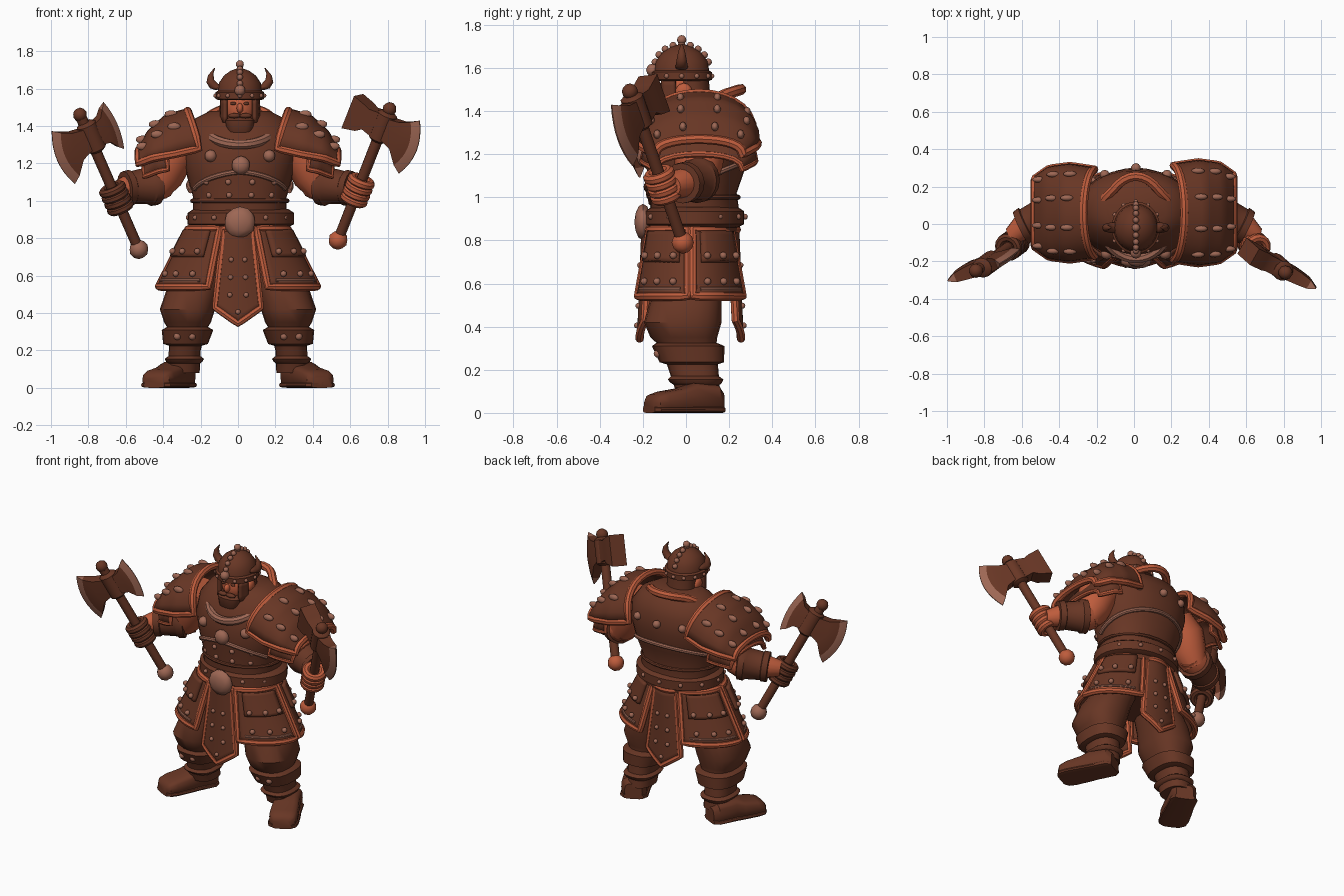
import bpy, bmesh
from math import sin, cos, pi, radians, copysign
from mathutils import Vector as V, Matrix

cube = bpy.data.objects.get("Cube")
if cube:
    bpy.data.objects.remove(cube)

MATS = {}
for mat_name, rgb in (("dark_leather", (.138, .037, .018)), ("copper", (.515, .107, .045)),
                      ("pale_bronze", (.342, .136, .089))):
    m = bpy.data.materials.new(mat_name)
    m.use_nodes = True
    m.diffuse_color = (*rgb, 1)
    m.node_tree.nodes["Principled BSDF"].inputs["Base Color"].default_value = (*rgb, 1)
    MATS[mat_name] = m
DARK, COPPER, BRONZE = MATS
made = []


def finish(name, bm, *mats):
    bmesh.ops.recalc_face_normals(bm, faces=bm.faces)
    me = bpy.data.meshes.new(name)
    bm.to_mesh(me)
    bm.free()
    ob = bpy.data.objects.new(name, me)
    bpy.context.collection.objects.link(ob)
    for k in mats:
        me.materials.append(MATS[k])
    made.append(ob)
    return ob


def loft(name, rings, *mats, accent=None):
    """Skin closed rings; the band numbered accent takes the second material."""
    bm = bmesh.new()
    rows = [[bm.verts.new(p) for p in r] for r in rings]
    n = len(rows[0])
    for k, (a, b) in enumerate(zip(rows, rows[1:])):
        for i in range(n):
            f = bm.faces.new((a[i], a[(i + 1) % n], b[(i + 1) % n], b[i]))
            f.material_index = int(k == accent)
    bm.faces.new(rows[0])
    bm.faces.new(rows[-1]).material_index = int(accent is not None)
    return finish(name, bm, *mats)


def oval(c, rx, ry, n=24, p=2.0):
    pts = []
    for i in range(n):
        a = 2 * pi * i / n
        x, y = cos(a), sin(a)
        pts.append(V(c) + V((copysign(abs(x) ** (2 / p), x) * rx, copysign(abs(y) ** (2 / p), y) * ry, 0)))
    return pts


def rod(name, stops, mat, n=16):
    """Round limb or shaft through (point, radius) stops."""
    q = (V(stops[-1][0]) - V(stops[0][0])).to_track_quat('Z', 'Y')
    return loft(name, [[V(c) + q @ p for p in oval((0, 0, 0), r, r, n)] for c, r in stops], mat)


def tube(name, pts, r, mat, closed=False):
    cu = bpy.data.curves.new(name, 'CURVE')
    cu.dimensions, cu.bevel_depth, cu.bevel_resolution, cu.use_fill_caps = '3D', r, 2, True
    sp = cu.splines.new('POLY')
    sp.points.add(len(pts) - 1)
    for p, co in zip(sp.points, pts):
        p.co = (*co, 1)
    sp.use_cyclic_u = closed
    ob = bpy.data.objects.new(name, cu)
    bpy.context.collection.objects.link(ob)
    bpy.ops.object.select_all(action='DESELECT')
    ob.select_set(True)
    bpy.context.view_layer.objects.active = ob
    bpy.ops.object.convert(target='MESH')
    ob = bpy.context.view_layer.objects.active
    ob.data.materials.clear()
    ob.data.materials.append(MATS[mat])
    made.append(ob)


def balls(name, items, mat):
    """Several ellipsoids, each (centre, radii), in one object."""
    bm = bmesh.new()
    for c, r in items:
        r = r if isinstance(r, tuple) else (r, r, r)
        bmesh.ops.create_icosphere(bm, subdivisions=2, radius=1,
                                   matrix=Matrix.Translation(V(c)) @ Matrix.Diagonal((*r, 1)))
    return finish(name, bm, mat)


def sheet(name, fn, mat, thick=.025, n=12, trim=0):
    """Curved plate over the unit square, with an optional raised border."""
    bm = bmesh.new()
    g = [[bm.verts.new(fn(i / n, j / n)) for j in range(n + 1)] for i in range(n + 1)]
    for i in range(n):
        for j in range(n):
            bm.faces.new((g[i][j], g[i + 1][j], g[i + 1][j + 1], g[i][j + 1]))
    ob = finish(name, bm, mat)
    mod = ob.modifiers.new("thickness", 'SOLIDIFY')
    mod.thickness, mod.offset = thick, 0
    if trim:
        k = [i / n for i in range(n)]
        edge = [fn(a, 0) for a in k] + [fn(1, a) for a in k] + [fn(1 - a, 1) for a in k] + [fn(0, 1 - a) for a in k]
        tube(name + "_trim", edge, trim, COPPER, True)


def row_at(rows, k):
    for a, b in zip(rows, rows[1:]):
        if k <= b[0]:
            t = (k - a[0]) / (b[0] - a[0])
            return [p + (q - p) * t for p, q in zip(a, b)][1:]
    return rows[-1][1:]


# Torso: height, centre y, half width, half depth
TORSO = [(.6, .02, .2, .15), (.85, .04, .24, .2), (.95, .04, .25, .205), (1.02, .035, .25, .2),
         (1.12, .045, .28, .225), (1.25, .055, .31, .24), (1.36, .07, .3, .215), (1.44, .08, .24, .165), (1.48, .07, .16, .11)]


def body(deg, z, off=0):
    cy, rx, ry = row_at(TORSO, z)
    return V((.01 + (rx + off) * cos(radians(deg)), cy + (ry + off) * sin(radians(deg)), z))


loft("torso", [oval((.01, cy, z), rx, ry, 32, 2.2) for z, cy, rx, ry in TORSO], DARK)
loft("belt", [oval((.015, .04, .86 + h), .255 + d, .2 + d, 32) for h, d in ((0, 0), (.015, .03), (.075, .03), (.095, 0))], DARK)
balls("buckle", [((.01, -.2, .885), (.085, .04, .085))], BRONZE)
balls("chest_boss", [((.015, -.195, 1.19), (.05, .035, .05))], BRONZE)
balls("chest_studs", [(body(d, 1.24, .005), .033) for d in (-120, -60)] +
      [(body(d, z, .003), .016) for d in range(-130, -40, 27) for z in (1.03, 1.1)], BRONZE)
balls("back_studs", [(body(d, 1.31, .01), .026) for d in (58, 90, 122)] +
      [(body(d, .91, .03), .014) for d in range(0, 360, 30)], BRONZE)
for s in (-1, 1):
    tube("rib_band", [body(-90 + s * k * 8, 1.155 - .09 * (k / 8) ** 1.5, .006) for k in range(9)], .014, BRONZE)
tube("back_band", [body(a, 1.07 + .1 * sin(radians(a)), .008) for a in range(-10, 191, 10)], .014, BRONZE)
tube("waist_band", [body(a, 1.0, .004) for a in range(0, 360, 15)], .012, DARK, True)


def collar(a):
    return V((.01 + .185 * cos(radians(a)), .01 + .195 * sin(radians(a)), 1.395 + .095 * sin(radians(a))))


tube("front_collar", [collar(a) for a in range(180, 361, 10)], .026, BRONZE)
tube("back_collar", [collar(a) + V((0, .02 + .03 * abs(cos(radians(a * 2))), .01)) for a in range(0, 181, 10)], .026, COPPER)

# Head and helmet
balls("head", [((.01, -.03, 1.49), (.088, .1, .11))], COPPER)
balls("nose", [((.01, -.13, 1.495), (.018, .025, .028))], COPPER)
balls("eyes", [((.01 + s * .035, -.118, 1.52), (.016, .01, .009)) for s in (-1, 1)], DARK)
loft("beard", [oval((.01, -.08, z), rx, ry, 20, 3) for z, rx, ry in
               ((1.35, .05, .05), (1.37, .07, .065), (1.43, .08, .07), (1.445, .06, .05))], DARK)
balls("moustache", [((.01 + s * .03, -.135, 1.455), (.035, .018, .014)) for s in (-1, 1)], DARK)
loft("neck_guard", [oval((.01, .035, z), rx, ry, 20) for z, rx, ry in ((1.4, .1, .09), (1.5, .095, .075), (1.56, .1, .07))], DARK)
HELM = [(1.54, .118), (1.545, .13), (1.58, .13), (1.588, .118), (1.63, .112), (1.67, .085), (1.695, .05), (1.708, .015)]
loft("helmet", [oval((.01, -.02, z), r, r * 1.08, 28) for z, r in HELM], DARK)
crest = [(V((.01, -.02 - .13 * cos(t), 1.59 + .12 * sin(t))), .017) for t in [pi * k / 10 for k in range(1, 10)]]
balls("helmet_studs", crest + [((.01, -.155, 1.59), .03), ((.01, -.02, 1.73), .022)] +
      [((.01 + .13 * cos(radians(a)), -.02 + .14 * sin(radians(a)), 1.562), .012) for a in range(0, 360, 30)], BRONZE)
for s, side in ((1, "left"), (-1, "right")):
    horn = [((.1, 1.6), .03), ((.135, 1.61), .028), ((.158, 1.64), .023), ((.156, 1.675), .016), ((.135, 1.71), .004)]
    rod(side + "_horn", [((.01 + s * x, -.02, z), r) for (x, z), r in horn], DARK, 10)
    sheet(side + "_cheek_guard", lambda u, v: V((.01 + s * (.075 + .022 * u), -.11 + .06 * u, 1.42 + .13 * v)), DARK, .02, 4)
    balls(side + "_ear_disc", [((.01 + s * .092, -.01, 1.49), (.02, .04, .04))], COPPER)

# Front and back flaps of the skirt
for sy, y0, side in ((-1, -.195, "front"), (1, .235, "back")):
    def flap(u, v, off=0):
        e = 2 * u - 1
        return V((e * (.075 + .045 * v), y0 + sy * (.02 * v + off - .025 * e * e), .85 - v * (.42 + .085 * (1 - abs(e)))))
    sheet(side + "_flap", flap, DARK, .025, 12, .02)
    balls(side + "_flap_studs", [(flap(u, v, .015), .014) for v in (.35, .55, .75) for u in (.3, .7)] + [(flap(.5, .88, .015), .014)], BRONZE)


def skirt(s, deg, z, off=0):
    t = (.85 - z) / .31
    return V((s * (.265 + .16 * t + off) * cos(radians(deg)), .02 + (.2 + .06 * t + off) * sin(radians(deg)), z))


PAD = [(0, .27, 1.48, 1.28, .23), (.35, .38, 1.45, 1.25, .25), (.7, .47, 1.37, 1.23, .235), (1, .53, 1.27, 1.2, .18)]


def pad(s, u, v, off=0):
    x, top, base, half = row_at(PAD, u)
    half = half + off + (.02 if s > 0 else 0)
    up = sin(pi * v)
    return V((s * (x - .06 * (1 - up) * (1 - u) + off), .06 - half * cos(pi * v), base + (top - base + off) * up ** .8))


for s, side in ((1, "left"), (-1, "right")):
    # Skirt side panels, each with a short upper layer
    for d0, d1, part in ((-68, -3, "front"), (3, 68, "back")):
        sheet(f"{side}_{part}_skirt", lambda u, v: skirt(s, d0 + (d1 - d0) * u, .85 - .31 * v), DARK, .025, 10, .021)
        sheet(f"{side}_{part}_tasset", lambda u, v: skirt(s, d0 + 9 + (d1 - d0 - 18) * u, .84 - .14 * v, .018), DARK, .03, 8)
        mid = (d0 + d1) / 2
        balls(f"{side}_{part}_skirt_studs", [(skirt(s, mid + k, z, .02 + .02 * (z > .69)), .017)
                                            for k in (-18, 0, 18) for z in (.61, .73)], BRONZE)
        tube(f"{side}_{part}_skirt_strip", [skirt(s, d0 + 7 + (d1 - d0 - 14) * k / 8, .575, .012) for k in range(9)], .009, BRONZE)

    # Shoulder guard with lower plate and long studs
    sheet(side + "_shoulder_guard", lambda u, v: pad(s, u, v), DARK, .03, 14, .023)
    sheet(side + "_lower_shoulder_plate", lambda u, v: pad(s, .55 + .45 * u, v) - V((s * .03, 0, .07)), DARK, .02, 10, .015)
    balls(side + "_shoulder_studs", [(pad(s, u, v, .012), (.036, .017, .022)) for u in (.25, .55, .85) for v in (.2, .4, .6, .8)], BRONZE)

    # Arm and bracer
    rod(side + "_upper_arm", [((s * x, y, z), r) for x, y, z, r in
        ((.28, .06, 1.33, .11), (.36, .06, 1.24, .125), (.4, .06, 1.14, .11), (.45, .06, 1.05, .075))], COPPER)
    rod(side + "_forearm", [((s * .38, .08, 1.09), .07), ((s * .46, .06, 1.08), .095), ((s * .58, 0, 1.07), .075), ((s * .66, -.07, 1.05), .05)], COPPER)
    rod(side + "_bracer", [((s * x, y, z), r) for x, y, z, r in
        ((.435, .065, 1.085, .085), (.44, .06, 1.085, .108), (.475, .045, 1.08, .108), (.485, .04, 1.08, .098),
         (.57, 0, 1.07, .088), (.575, 0, 1.07, .096), (.605, -.02, 1.065, .094), (.608, -.02, 1.065, .06))], DARK)

    # Leg, knee band and shin wraps
    LEG = [(.72, .13, .02, .12, .14), (.53, .235, .0, .145, .165), (.42, .27, -.015, .148, .18), (.35, .27, -.01, .125, .155),
           (.31, .27, .01, .1, .13), (.2, .285, .035, .085, .115), (.08, .29, .06, .085, .1)]
    loft(side + "_leg", [oval((s * x, y, z), rx, ry, 20, 2.4) for z, x, y, rx, ry in LEG], DARK)
    for part, z0, z1, d in (("knee_band", .225, .325, .03), ("shin_wrap", .13, .17, .012)):
        rings = []
        for z, e in ((z0, 0), (z0 + .01, d), (z1 - .015, d + .008), (z1, 0)):
            x, y, rx, ry = row_at([tuple(-k if i == 0 else k for i, k in enumerate(r)) for r in LEG], -z)
            rings.append(oval((s * x, y, z), rx + e, ry + e, 20, 2.6))
        loft(f"{side}_{part}", rings, DARK)
    balls(side + "_knee_studs", [((s * (.275 + k), -.13, .275), .02) for k in (-.03, .05)], BRONZE)

    # Boot turned outwards, with a flat sole
    heel, d = V((s * .285, .155, 0)), V((s * .45, -.9, 0)).normalized()
    across = V((-d.y, d.x, 0))
    BOOT = [(0, .055, .1), (.03, .08, .13), (.15, .08, .14), (.21, .085, .115), (.3, .088, .1), (.345, .08, .085), (.365, .055, .06)]
    for part, grow, cap in (("boot", 0, 1), ("sole", .008, .03)):
        loft(f"{side}_{part}", [[heel + d * t + across * p.x + V((0, 0, p.y)) for p in
                                 oval((0, min(h, cap) / 2, 0), w + grow, min(h, cap) / 2, 16, 3.6)] for t, w, h in BOOT], DARK)


# Axes: handle, head built in the blade / handle plane, and gripping hand
def axe(side, low, top, centre, blade_dir, hand_mat, knob_mat, parts):
    low, top, c = V(low), V(top), V(centre)
    h = (top - low).normalized()
    b = V(blade_dir)
    b = (b - h * b.dot(h)).normalized()
    w = b.cross(h)
    rod(side + "_axe_handle", [(low, .028), (top, .03)], DARK, 12)
    rod(side + "_axe_socket", [(c - h * .09, .035), (c - h * .075, .055), (c + h * .07, .055), (c + h * .085, .035)], DARK, 12)
    balls(side + "_axe_pommel", [(low, .052)], knob_mat)
    balls(side + "_axe_finial", [(top, .038)], DARK)
    for part, rows, bulge, accent in parts:
        rings = []
        for u, lo, hi, thick in rows:
            line = [b * (u + copysign(bulge, u) * (1 - (k / 4 - 1) ** 2) * abs(u) / .2) + h * (lo + (hi - lo) * k / 8) for k in range(9)]
            rings.append([c + p + w * thick for p in line] + [c + p - w * thick for p in reversed(line)])
        loft(f"{side}_axe_{part}", rings, DARK, BRONZE, accent=accent)
    grip = low + (top - low) * .38
    balls(side + "_palm", [(grip, (.068, .068, .075))], hand_mat)
    for k in range(4):
        base = grip + h * (k - 1.5) * .036
        tube(f"{side}_finger_{k + 1}", [base + (b * cos(t) + w * sin(t)) * .053 for t in [pi * i / 8 for i in range(16)]], .024, hand_mat, True)


BIG = [(.03, -.06, .06, .04), (.1, -.085, .075, .034), (.155, -.155, .105, .025), (.19, -.19, .13, .003)]
SMALL = [(-.03, -.06, .06, .04), (-.08, -.075, .075, .032), (-.11, -.12, .11, .024), (-.14, -.15, .135, .003)]
HAMMER = [(-.03, -.07, .07, .045), (-.09, -.06, .06, .045), (-.12, -.085, .07, .05), (-.2, -.11, .085, .05)]
axe("left", (.535, -.015, .79), (.81, -.26, 1.49), (.775, -.23, 1.4), (.8, -.4, -.45), COPPER, COPPER,
    (("blade", BIG, .05, 2), ("hammer", HAMMER, 0, None)))
axe("right", (-.53, -.02, .74), (-.845, -.25, 1.46), (-.785, -.215, 1.345), (-.87, -.3, -.4), DARK, BRONZE,
    (("front_blade", BIG, .04, 2), ("rear_blade", SMALL, .03, 2)))

# Smooth rounded surfaces, keep hard edges
bpy.ops.object.select_all(action='DESELECT')
for ob in made:
    ob.select_set(True)
bpy.context.view_layer.objects.active = made[0]
bpy.ops.object.shade_smooth_by_angle(angle=radians(40))
